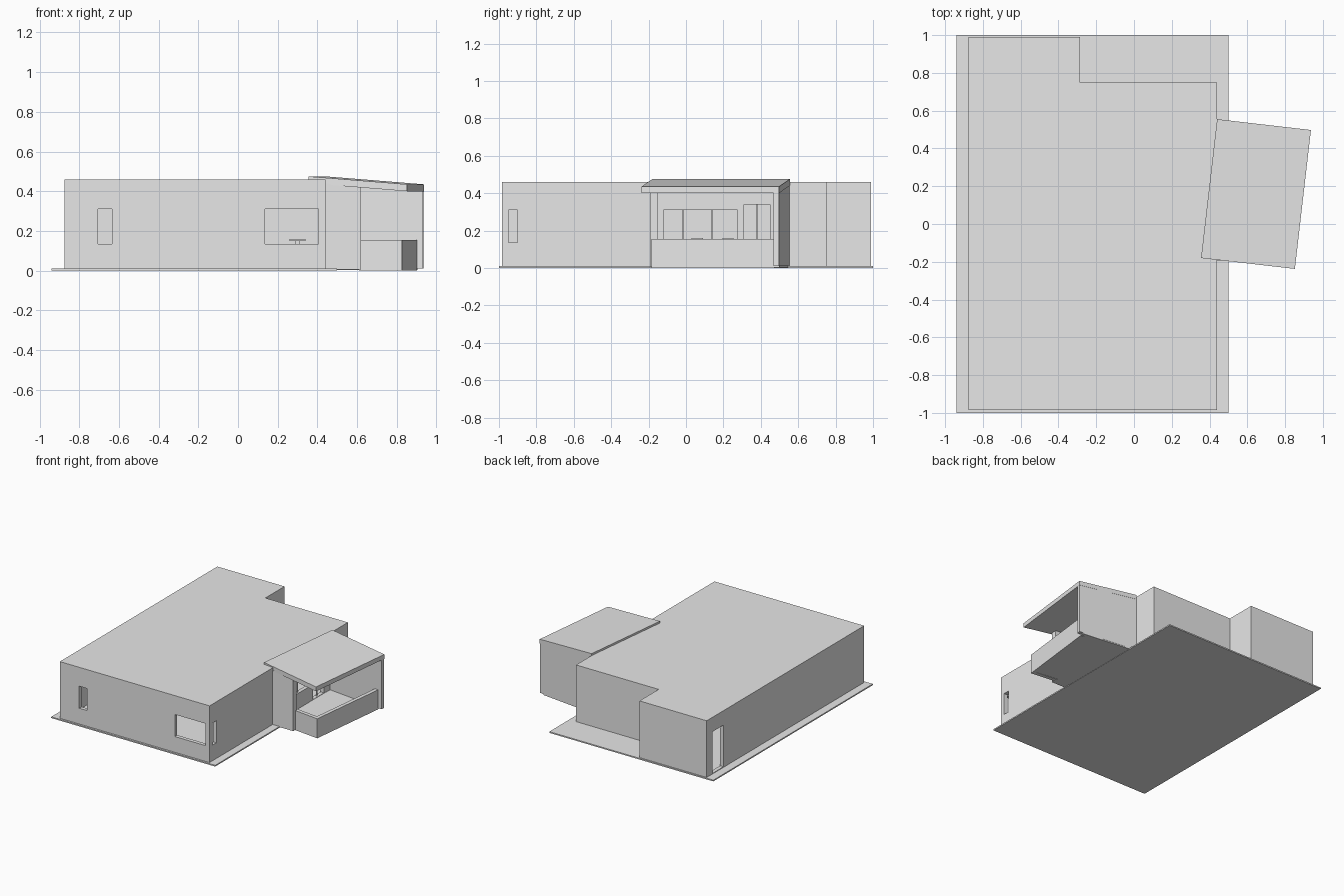
import bpy
import bmesh
import math
from mathutils import Vector

cube = bpy.data.objects.get("Cube")
if cube:
    bpy.data.objects.remove(cube, do_unlink=True)

grey = bpy.data.materials.new("plain_grey")
grey.use_nodes = True
GREY = (0.8, 0.8, 0.8, 1)
grey.diffuse_color = GREY
grey.node_tree.nodes["Principled BSDF"].inputs["Base Color"].default_value = GREY


def add_prism(bm, outline, low, high):
    """Extrude an outline; low and high are heights or functions of the index."""
    def height(h, i):
        return h(i) if callable(h) else h
    bottom = [bm.verts.new((x, y, height(low, i))) for i, (x, y) in enumerate(outline)]
    top = [bm.verts.new((x, y, height(high, i))) for i, (x, y) in enumerate(outline)]
    bm.faces.new(bottom)
    bm.faces.new(top)
    n = len(outline)
    for i in range(n):
        j = (i + 1) % n
        bm.faces.new((bottom[i], bottom[j], top[j], top[i]))


def make(name, parts):
    """One object from a list of (outline, low, high) prisms."""
    bm = bmesh.new()
    for part in parts:
        add_prism(bm, *part)
    bmesh.ops.recalc_face_normals(bm, faces=bm.faces)
    mesh = bpy.data.meshes.new(name)
    bm.to_mesh(mesh)
    bm.free()
    mesh.materials.append(grey)
    obj = bpy.data.objects.new(name, mesh)
    bpy.context.collection.objects.link(obj)
    return obj


def rect(x0, x1, y0, y1):
    return [(x0, y0), (x1, y0), (x1, y1), (x0, y1)]


def cut(obj, cutter):
    cutter.hide_render = True
    mod = obj.modifiers.new("cut", 'BOOLEAN')
    mod.operation = 'DIFFERENCE'
    mod.solver = 'EXACT'
    mod.object = cutter
    bpy.context.view_layer.objects.active = obj
    bpy.ops.object.modifier_apply(modifier=mod.name)
    bpy.data.objects.remove(cutter, do_unlink=True)


# Ground slab
FLOOR = 0.01
make("ground_slab", [(rect(-0.94, 0.5, -1, 1), 0, FLOOR)])

# House shell with a notch in its back corner
LEFT, RIGHT, FRONT, BACK = -0.875, 0.44, -0.985, 0.99
NOTCH_X, NOTCH_Y = -0.285, 0.75
WALL = 0.03


def footprint(inset):
    t = inset
    return [(LEFT + t, FRONT + t), (RIGHT - t, FRONT + t), (RIGHT - t, NOTCH_Y - t),
            (NOTCH_X - t, NOTCH_Y - t), (NOTCH_X - t, BACK - t), (LEFT + t, BACK - t)]


house = make("house_walls_and_roof", [(footprint(0), FLOOR, 0.46)])
cut(house, make("room_cutter", [(footprint(WALL), -0.05, 0.44)]))

# Window and door openings
SILL, HEAD = 0.135, 0.31
front_y = (FRONT - 0.02, FRONT + WALL + 0.02)
right_x = (RIGHT - WALL - 0.02, RIGHT + 0.02)
openings = [
    (rect(-0.705, -0.635, *front_y), SILL, HEAD),
    (rect(0.135, 0.405, *front_y), SILL, HEAD),
    (rect(*right_x, -0.95, -0.9), SILL, HEAD),
    (rect(*right_x, -0.12, 0.275), SILL, HEAD),
    (rect(*right_x, 0.31, 0.45), 0.015, 0.34),
    (rect(LEFT - 0.02, LEFT + WALL + 0.02, 0.78, 0.915), 0.015, 0.345),
]
cut(house, make("opening_cutter", openings))

# Mullions in the porch window and door
bar_x = (RIGHT - 0.02, RIGHT - 0.012)
make("window_mullions", [(rect(*bar_x, y - 0.003, y + 0.003), SILL, HEAD) for y in (-0.015, 0.14)])
make("door_mullion", [(rect(*bar_x, 0.377, 0.383), FLOOR, 0.34)])

# Porch, turned slightly from the house
ANGLE = math.radians(6.6)
ORIGIN = Vector((0.44, 0.555))
OUT = Vector((math.cos(ANGLE), -math.sin(ANGLE)))
ALONG = Vector((-math.sin(ANGLE), -math.cos(ANGLE)))


def porch_rect(u0, u1, w0, w1):
    return [tuple(ORIGIN + OUT * u + ALONG * w)
            for u, w in ((u0, w0), (u1, w0), (u1, w1), (u0, w1))]


def slope(z_inner, z_outer):
    return lambda i: z_outer if i in (1, 2) else z_inner


make("porch_roof", [(porch_rect(0, 0.5, 0, 0.74), slope(0.44, 0.4), slope(0.475, 0.435))])
make("porch_tall_wall", [(porch_rect(0, 0.499, 0.001, 0.031), FLOOR, slope(0.455, 0.415))])
make("porch_floor", [(porch_rect(0.01, 0.467, 0.002, 0.69), 0.002, 0.012)])
make("porch_low_wall", [
    (porch_rect(0.438, 0.468, 0.031, 0.691), 0, 0.155),
    (porch_rect(0.25, 0.438, 0.661, 0.691), 0, 0.155),
])

# Full height wall beside the porch
make("porch_side_wall", [(rect(0.43, 0.62, -0.193, -0.15), 0.005, slope(0.44, 0.425))])

# Small tables inside behind the porch window
for name, y in (("front_table", 0.06), ("back_table", 0.225)):
    make(name, [
        (rect(0.26, 0.34, y - 0.03, y + 0.03), 0.15, 0.16),
        (rect(0.29, 0.31, y - 0.01, y + 0.01), FLOOR, 0.15),
    ])
